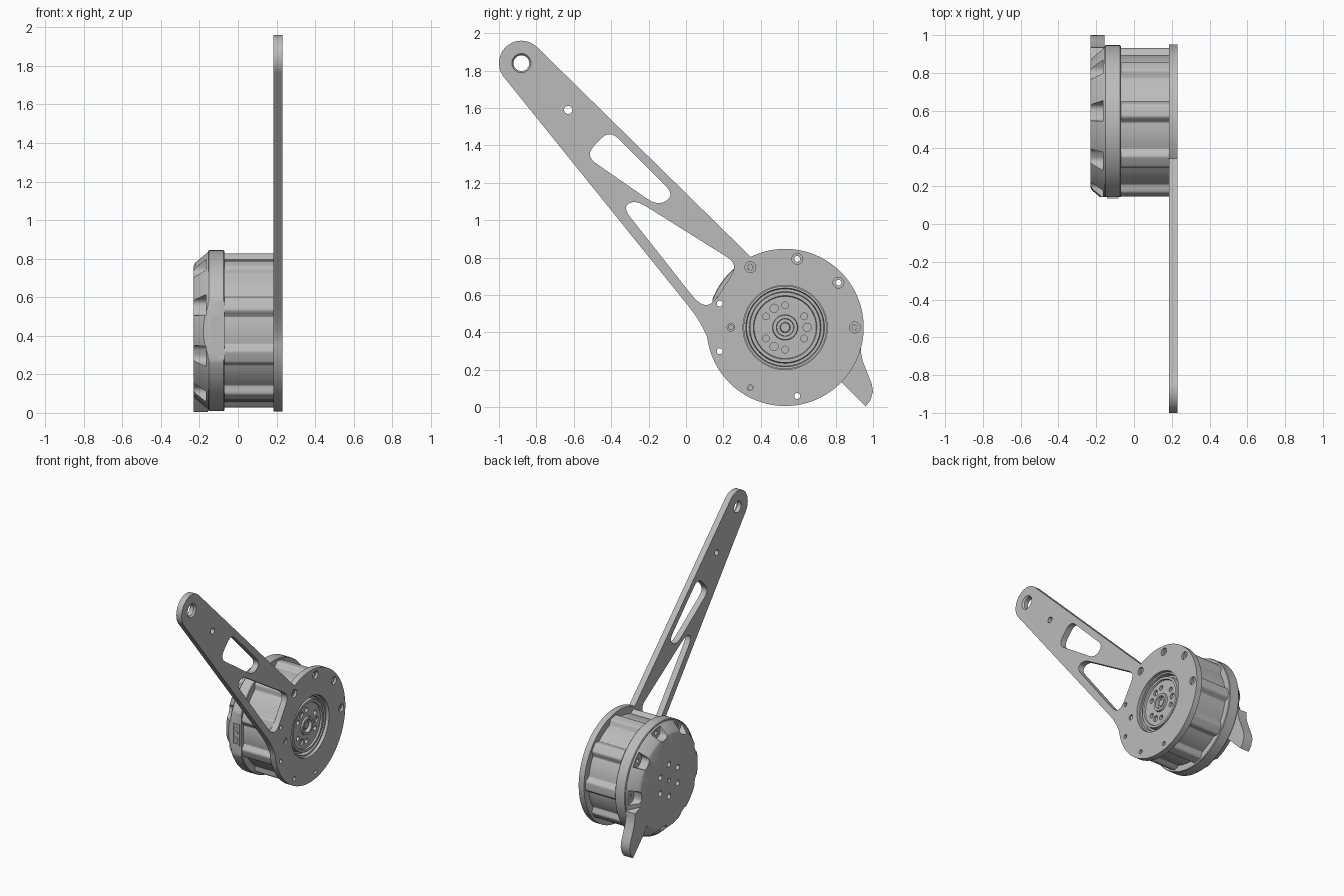
import bpy, bmesh
from math import sin, cos, radians, pi
from mathutils import Vector

if "Cube" in bpy.data.objects:
    bpy.data.objects.remove(bpy.data.objects["Cube"])

AXIS = (0.53, 0.427)          # motor axis in the y-z plane
BACK, FRONT = -0.23, 0.23     # overall thickness along x


def material(name, rgb):
    m = bpy.data.materials.new(name)
    m.use_nodes = True
    m.diffuse_color = (*rgb, 1)
    m.node_tree.nodes["Principled BSDF"].inputs["Base Color"].default_value = (*rgb, 1)
    return m


GREY = material("machined grey", (0.5, 0.5, 0.5))


def polar(r, deg, c=AXIS):
    return (c[0] + r * cos(radians(deg)), c[1] + r * sin(radians(deg)))


def arc(r, a, b, n, c=AXIS):
    return [polar(r, a + (b - a) * i / n, c) for i in range(n + 1)]


def circle(r, c=AXIS, n=32):
    return arc(r, 0, 360, n, c)[:-1]


def rounded(corners, r, n=6):
    """Polygon with its corners eased by quadratic curves."""
    pts = []
    for i, p in enumerate(corners):
        p = Vector(p)
        a, b = Vector(corners[i - 1]), Vector(corners[(i + 1) % len(corners)])
        s = p + (a - p).normalized() * min(r, (a - p).length * 0.48)
        e = p + (b - p).normalized() * min(r, (b - p).length * 0.48)
        for k in range(n + 1):
            t = k / n
            pts.append(tuple(s * (1 - t) ** 2 + p * 2 * t * (1 - t) + e * t * t))
    return pts


def loft(name, sections):
    """Solid through (x, outline) sections, capped at both ends."""
    bm = bmesh.new()
    rings = [[bm.verts.new((x, y, z)) for y, z in pts] for x, pts in sections]
    for a, b in zip(rings, rings[1:]):
        for i in range(len(a)):
            bm.faces.new((a[i - 1], a[i], b[i], b[i - 1]))
    bm.faces.new(rings[0])
    bm.faces.new(rings[-1])
    bmesh.ops.recalc_face_normals(bm, faces=bm.faces)
    me = bpy.data.meshes.new(name)
    bm.to_mesh(me)
    bm.free()
    me.materials.append(GREY)
    ob = bpy.data.objects.new(name, me)
    bpy.context.collection.objects.link(ob)
    return ob


def prism(name, pts, x0, x1):
    return loft(name, [(x0, pts), (x1, pts)])


def lathe(name, profile, c=AXIS, n=72):
    return loft(name, [(x, circle(r, c, n)) for x, r in profile])


def rod(name, c, r, x0, x1, n=24):
    return prism(name, circle(r, c, n), x0, x1)


def cut(ob, cutters):
    """Subtract every cutter, bake the result and drop the cutters."""
    for c in cutters:
        c.hide_render = True
        mod = ob.modifiers.new("cut", "BOOLEAN")
        mod.operation, mod.solver, mod.object = "DIFFERENCE", "EXACT", c
    dg = bpy.context.evaluated_depsgraph_get()
    baked = bpy.data.meshes.new_from_object(ob.evaluated_get(dg))
    ob.modifiers.clear()
    ob.data = baked
    for c in cutters:
        bpy.data.objects.remove(c)


BOLTS = [k * 40 for k in range(9) if k != 8]   # the last station carries the fin


def bolt_cutters(r=0.016):
    return [rod("cutter", polar(0.372, a), r, -0.4, 0.4) for a in BOLTS]


def flat_cutter():
    return prism("cutter", [(-0.3, 0), (0.143, 0), (0.143, 0.9), (-0.3, 0.9)], -0.4, 0.1)


# Arm plate: disc, eased neck and tapering arm in one outline
TIP = (-0.88, 1.84)
outline = (arc(0.42, 116, -173, 96)
           + [(0.09, 0.425), (0.055, 0.485), (0.01, 0.545)]
           + arc(0.12, 219, 45, 28, TIP))
plate = prism("arm_plate", outline, 0.185, FRONT)
upper_slot = rounded([(-0.54, 1.345), (-0.41, 1.485), (-0.06, 1.135), (-0.15, 1.075)], 0.07)
lower_slot = rounded([(-0.34, 1.07), (-0.27, 1.11), (0.28, 0.765), (0.14, 0.545), (0.07, 0.55)], 0.07)
holes = [prism("cutter", s, 0, 0.4) for s in (upper_slot, lower_slot)]
holes += [rod("cutter", AXIS, 0.225, 0, 0.4, 72),
          rod("cutter", TIP, 0.042, 0, 0.4, 32),
          loft("cutter", [(0.217, circle(0.042, TIP)), (0.235, circle(0.055, TIP))]),
          rod("cutter", (-0.63, 1.59), 0.022, 0, 0.4),
          rod("cutter", polar(0.29, 180), 0.02, 0, 0.4)]
holes += bolt_cutters()
holes += [rod("cutter", polar(0.372, a), 0.029, 0.212, 0.4) for a in (0, 40, 80, 120)]
cut(plate, holes)

# Motor housing: drum with a rounded column at every bolt station
def column_radius(deg):
    off = abs((deg + 20) % 40 - 20)
    t = min(max((9.5 - off) / 5.5, 0), 1)
    return 0.367 + 0.034 * t * t * (3 - 2 * t)


drum = [polar(column_radius(a), a) for a in range(0, 360, 1)]
housing = prism("motor_housing", drum, -0.08, 0.185)
cut(housing, bolt_cutters() + [rod("cutter", AXIS, 0.21, 0.1, 0.4, 72)])

# Rear flange ring with a flat for the connector
flange = lathe("rear_flange", [(-0.155, 0.413), (-0.15, 0.417), (-0.075, 0.417), (-0.07, 0.413)], n=120)
cut(flange, bolt_cutters() + [flat_cutter()])

# Tapered rear cover with screw pockets and a ring of face holes
cover = lathe("rear_cover", [(-0.155, 0.408), (-0.222, 0.352), (BACK, 0.338)], n=120)
pockets = [prism("cutter", rounded([polar(0.33, a - 7), polar(0.5, a - 9),
                                    polar(0.5, a + 9), polar(0.33, a + 7)], 0.03), -0.4, -0.165)
           for a in BOLTS]
face_holes = [rod("cutter", polar(0.12, a), 0.02, -0.4, -0.2) for a in range(30, 390, 60)]
cut(cover, pockets + face_holes + bolt_cutters()
    + [flat_cutter(), rod("cutter", AXIS, 0.015, -0.4, -0.215)])

# Fin under the rear cover
prism("rear_fin", [(0.78, 0.2), (0.834, 0.13), (0.96, 0.004), (0.985, 0.035), (1.0, 0.085),
                   (0.993, 0.125), (0.973, 0.175), (0.945, 0.245), (0.936, 0.29),
                   (0.935, 0.33), (0.82, 0.37)], BACK, -0.155)

# Output hub with bearing groove, bolt circle and centre boss
hub = lathe("output_hub", [(0.09, 0.222), (0.208, 0.222), (0.208, 0.21), (0.175, 0.206),
                           (0.175, 0.192), (0.212, 0.188), (0.212, 0.17), (0.2, 0.166),
                           (0.2, 0.068), (0.212, 0.065), (0.212, 0.047), (0.185, 0.045),
                           (0.185, 0.028), (0.2, 0.024)])
cut(hub, [rod("cutter", polar(0.118, a), 0.018, 0.16, 0.4) for a in range(30, 390, 60)]
    + [rod("cutter", polar(0.118, a), 0.022, 0.185, 0.4) for a in (0, 120, 240)])

# Screws and locating pin in the plate
for a in (0, 120, 240):
    rod("plate_screw", polar(0.372, a), 0.015, -0.16, 0.21, 12)
rod("locating_pin", polar(0.29, 180), 0.015, 0.17, 0.222, 12)

# Connector on the flange flat
frame = prism("connector_frame", [(0.136, 0.345), (0.2, 0.345), (0.2, 0.505), (0.136, 0.505)],
              -0.142, -0.082)
cut(frame, [prism("cutter", [(0.1, 0.358), (0.142, 0.358), (0.142, 0.492), (0.1, 0.492)],
                  -0.134, -0.09)])


def stud(name, z, r):
    """Short peg pointing forward."""
    bm = bmesh.new()
    bmesh.ops.create_cone(bm, cap_ends=True, segments=16, radius1=r, radius2=r, depth=0.03)
    me = bpy.data.meshes.new(name)
    bm.to_mesh(me)
    bm.free()
    me.materials.append(GREY)
    ob = bpy.data.objects.new(name, me)
    ob.rotation_euler.x = pi / 2
    ob.location = (-0.112, 0.151, z)
    bpy.context.collection.objects.link(ob)


for z in (0.39, 0.44):
    stud("connector_pin", z, 0.014)
for z in (0.37, 0.475):
    stud("connector_screw", z, 0.008)

# Smooth round walls, keep machined edges crisp
for ob in bpy.data.objects:
    ob.select_set(ob.type == "MESH")
bpy.context.view_layer.objects.active = plate
bpy.ops.object.shade_smooth_by_angle(angle=radians(30))
